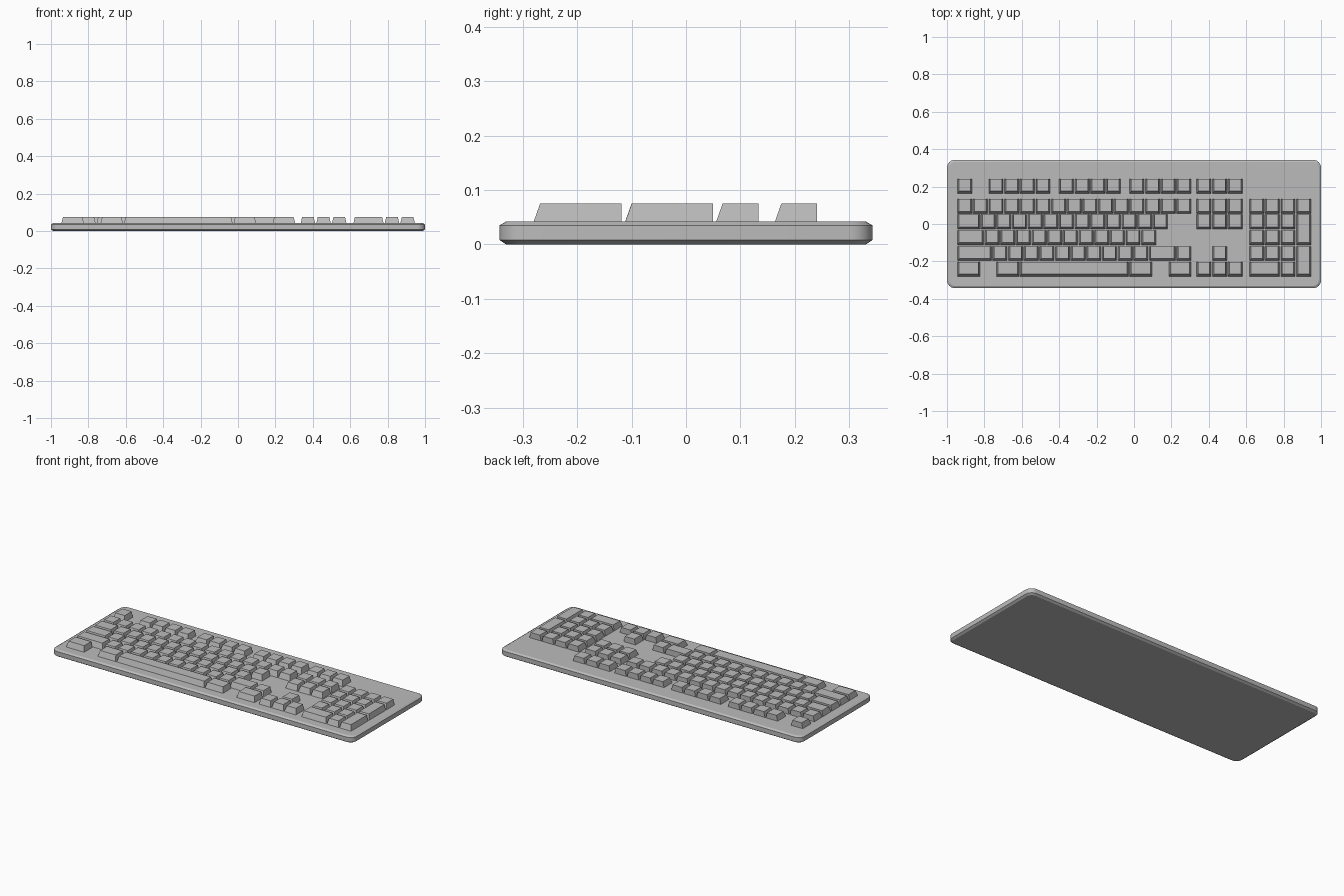
import bpy
import bmesh
import math

if "Cube" in bpy.data.objects:
    bpy.data.objects.remove(bpy.data.objects["Cube"])

U = 0.0837                      # key pitch
GAP = 0.006                     # space between keys
X_MAIN, X_NAV, X_PAD = -0.944, 0.335, 0.617
# back edge of each key row: function row, then five main rows
ROWS = [0.241, 0.133, 0.0495, -0.0345, -0.119, -0.2025]
Z0, Z1 = 0.042, 0.075

grey = bpy.data.materials.new("plain_grey")
grey.diffuse_color = (0.5, 0.5, 0.5, 1)
grey.use_nodes = True
grey.node_tree.nodes["Principled BSDF"].inputs["Base Color"].default_value = grey.diffuse_color


def finish(name, bm):
    bmesh.ops.recalc_face_normals(bm, faces=bm.faces)
    me = bpy.data.meshes.new(name)
    bm.to_mesh(me)
    bm.free()
    me.materials.append(grey)
    ob = bpy.data.objects.new(name, me)
    bpy.context.collection.objects.link(ob)
    return ob


def loft(bm, rings):
    """Skin a stack of closed rings and cap both ends."""
    vs = [[bm.verts.new(p) for p in r] for r in rings]
    n = len(vs[0])
    for a, b in zip(vs, vs[1:]):
        for i in range(n):
            j = (i + 1) % n
            bm.faces.new((a[i], a[j], b[j], b[i]))
    bm.faces.new(vs[0][::-1])
    bm.faces.new(vs[-1])


def rounded_rect(hx, hy, r, z, seg=6):
    pts = []
    corners = [(1, 1), (-1, 1), (-1, -1), (1, -1)]
    for k, (sx, sy) in enumerate(corners):
        for i in range(seg + 1):
            a = math.pi / 2 * (k + i / seg)
            pts.append((sx * (hx - r) + r * math.cos(a),
                        sy * (hy - r) + r * math.sin(a), z))
    return pts


def key(bm, x0, row, col, w=1, h=1):
    """Key cap: sloped front, slightly tapered sides, upright back."""
    xa = x0 + col * U
    xb = xa + w * U - GAP
    yb = ROWS[row]
    ya = yb - h * U + GAP
    t, f = 0.008, 0.012
    base = [(xa, ya), (xb, ya), (xb, yb), (xa, yb)]
    top = [(xa + t, ya + f), (xb - t, ya + f), (xb - t, yb), (xa + t, yb)]
    loft(bm, [[(x, y, Z0 - 0.001) for x, y in base],
              [(x, y, Z1) for x, y in top]])


def key_group(name, x0, keys):
    bm = bmesh.new()
    for k in keys:
        key(bm, x0, *k)
    return finish(name, bm)


# case: rounded slab with chamfered top and bottom rims
bm = bmesh.new()
loft(bm, [rounded_rect(1 - d, 0.343 - d, 0.042 - d, z)
          for d, z in ((0.012, 0), (0, 0.008), (0, 0.035), (0.012, Z0))])
case = finish("case", bm)
bpy.context.view_layer.objects.active = case
case.select_set(True)
bpy.ops.object.shade_smooth_by_angle(angle=math.radians(25))

# function row: escape plus three groups of four
key_group("function_keys", X_MAIN,
          [(0, 0)] + [(0, s + i) for s in (2, 6.5, 11) for i in range(4)])

# main typing block
main = [(1, i) for i in range(15)]
for row, first, count in ((2, 1.5, 12), (3, 1.75, 11), (4, 2.25, 10)):
    main.append((row, 0, first))
    main += [(row, first + i) for i in range(count)]
main += [(4, 12.25, 1.75), (4, 14)]
key_group("letter_keys", X_MAIN, main)

# bottom row with space bar
key_group("modifier_keys", X_MAIN,
          [(5, c, 1.5) for c in (0, 2.5, 11, 13.5)])
key_group("space_bar", X_MAIN, [(5, 4, 7)])

# navigation and arrow cluster
key_group("navigation_keys", X_NAV,
          [(r, i) for r in (0, 1, 2) for i in range(3)])
key_group("arrow_keys", X_NAV, [(4, 1)] + [(5, i) for i in range(3)])

# number pad with two tall keys and a wide zero
pad = [(1, i) for i in range(4)]
pad += [(r, i) for r in (2, 3, 4) for i in range(3)]
pad += [(2, 3, 1, 2), (4, 3, 1, 2), (5, 0, 2), (5, 2)]
key_group("number_pad_keys", X_PAD, pad)
